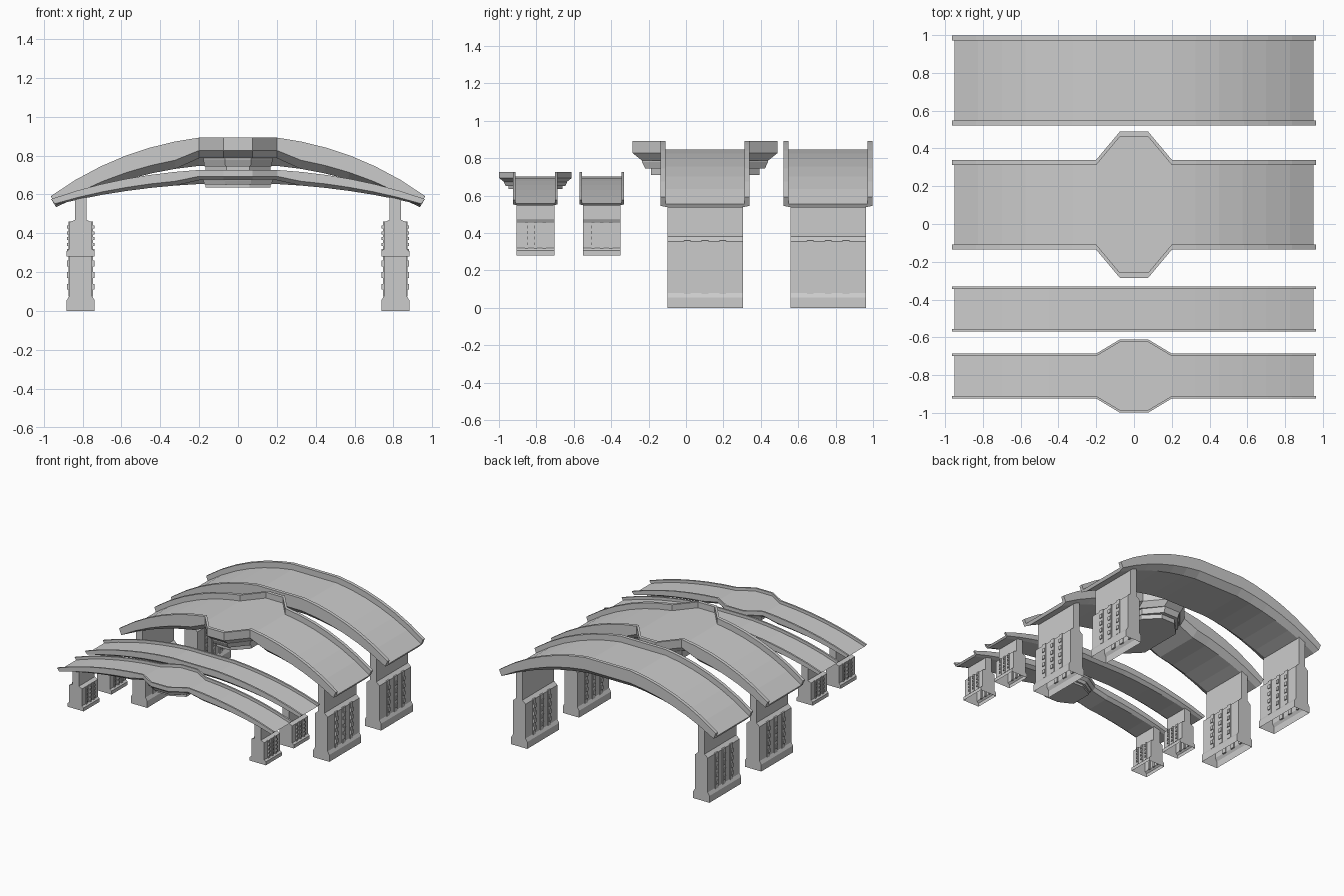
import bpy, bmesh, math

if "Cube" in bpy.data.objects:
    bpy.data.objects.remove(bpy.data.objects["Cube"])


def finish(bm, name):
    bmesh.ops.recalc_face_normals(bm, faces=bm.faces)
    me = bpy.data.meshes.new(name)
    bm.to_mesh(me)
    bm.free()
    ob = bpy.data.objects.new(name, me)
    bpy.context.collection.objects.link(ob)
    return ob


def loft(bm, rings, cap_start=True, cap_end=True):
    vs = [[bm.verts.new(p) for p in r] for r in rings]
    n = len(rings[0])
    for a, b in zip(vs, vs[1:]):
        for i in range(n):
            j = (i + 1) % n
            bm.faces.new((a[i], a[j], b[j], b[i]))
    if cap_start:
        bm.faces.new(vs[0])
    if cap_end:
        bm.faces.new(vs[-1][::-1])


def arc(x, xe, top, ze):
    # circular drop from the crown to the end point
    d = top - ze
    r = (xe * xe + d * d) / (2 * d)
    return top - r + math.sqrt(r * r - x * x)


# end x, crown z, end z for each level of the deck section
LEVELS = {"rail": (0.963, 0.905, 0.592), "deck": (0.95, 0.858, 0.556),
          "outer": (0.943, 0.805, 0.545), "under": (0.937, 0.757, 0.535)}
W = 0.238


def section(sign, t, bulge):
    # t: 0 at the crown flat edge, 1 at the arch end, -1 on the bulge corner
    p = {}
    for k, (xe, top, ze) in LEVELS.items():
        x = 0.075 if t < 0 else 0.2 + (xe - 0.2) * t
        p[k] = [sign * x, arc(max(x, 0.2), xe, top, ze)]
    w = W
    if bulge:
        if t < 0:
            w = 0.387
        if t <= 0:
            p["outer"][1], p["under"][1] = 0.827, 0.787

    def v(k, y):
        return (p[k][0], y, p[k][1])
    i, u = w - 0.027, w - 0.05
    return [v("rail", w), v("rail", i), v("deck", i), v("deck", -i), v("rail", -i),
            v("rail", -w), v("outer", -w), v("under", -u), v("under", u), v("outer", w)]


def deck(name, bulge):
    bm = bmesh.new()
    ts = [i / 6 for i in range(6, -1, -1)] + [-1]
    rings = [section(-1, t, bulge) for t in ts] + [section(1, t, bulge) for t in ts[::-1]]
    loft(bm, rings)
    return finish(bm, name)


def corbel(name):
    # stepped octagonal tiers hanging below the widened crown
    bm = bmesh.new()
    rings = []
    for xa, xc, ya, yd, z in [(0.178, 0.068, 0.20, 0.337, 0.792), (0.178, 0.068, 0.20, 0.337, 0.78),
                              (0.173, 0.065, 0.195, 0.32, 0.745), (0.168, 0.06, 0.18, 0.29, 0.745),
                              (0.168, 0.06, 0.18, 0.29, 0.71)]:
        rings.append([(xa, ya, z), (xc, yd, z), (-xc, yd, z), (-xa, ya, z),
                      (-xa, -ya, z), (-xc, -yd, z), (xc, -yd, z), (xa, -ya, z)])
    loft(bm, rings, cap_start=False)
    return finish(bm, name)


def box(bm, c, d):
    r = bmesh.ops.create_cube(bm, size=1)
    for v in r["verts"]:
        v.co = [c[k] + v.co[k] * d[k] for k in range(3)]


def pier(name, sign):
    bm = bmesh.new()
    cx = sign * 0.81
    # shell profile, open at the foot
    half = [(0.072, 0), (0.072, 0.055), (0.057, 0.08), (0.057, 0.355), (0.029, 0.38)]
    prof = [(cx + sign * x, z) for x, z in half] + [(cx + sign * 0.029, 0.605), (cx - sign * 0.029, 0.625)]
    prof += [(cx - sign * x, z) for x, z in half[::-1]]
    loft(bm, [[(x, y, z) for x, z in prof] for y in (-0.202, 0.202)])
    foot = [f for f in bm.faces if all(abs(v.co.z) < 1e-5 for v in f.verts)]
    bmesh.ops.delete(bm, geom=foot, context="FACES_ONLY")
    # pilaster strips with beads on both broad faces
    for y in (-0.095, 0, 0.095):
        for s in (-1, 1):
            box(bm, (cx + s * 0.056, y, 0.217), (0.014, 0.036, 0.286))
            for k in range(4):
                box(bm, (cx + s * 0.06, y, 0.125 + 0.06 * k), (0.02, 0.026, 0.03))
    return finish(bm, name)


def bridge(prefix, yc, scale, z0, bulge):
    parts = [deck(prefix + "_deck", bulge), pier(prefix + "_pier_left", -1), pier(prefix + "_pier_right", 1)]
    if bulge:
        parts.append(corbel(prefix + "_corbel"))
    for ob in parts:
        for v in ob.data.vertices:
            v.co.y = yc + v.co.y * scale
            v.co.z = z0 + v.co.z * scale


# two large bridges and two half-scale ones
bridge("large_plain_bridge", 0.76, 1, 0, False)
bridge("large_lookout_bridge", 0.102, 1, 0, True)
bridge("small_plain_bridge", -0.45, 0.5, 0.28, False)
bridge("small_lookout_bridge", -0.805, 0.5, 0.28, True)
